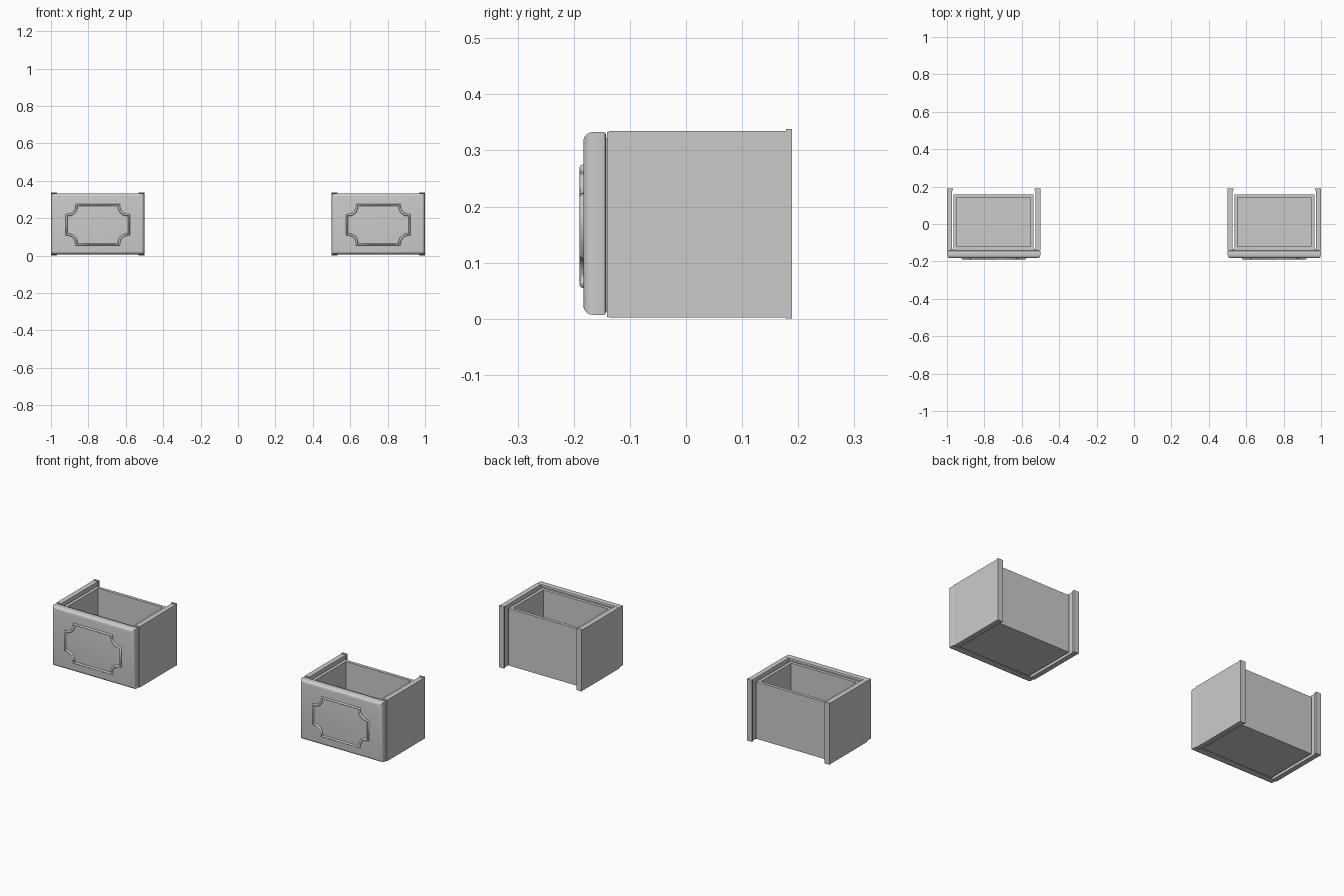
import bpy, bmesh, math

if "Cube" in bpy.data.objects:
    bpy.data.objects.remove(bpy.data.objects["Cube"])

UNIT_X = (-0.75, 0.75)


def finish(name, bm, x, smooth=False):
    bmesh.ops.recalc_face_normals(bm, faces=bm.faces)
    me = bpy.data.meshes.new(name)
    bm.to_mesh(me)
    bm.free()
    ob = bpy.data.objects.new(name, me)
    ob.location.x = x
    bpy.context.collection.objects.link(ob)
    if smooth:
        bpy.ops.object.select_all(action='DESELECT')
        ob.select_set(True)
        bpy.context.view_layer.objects.active = ob
        bpy.ops.object.shade_smooth_by_angle(angle=math.radians(35))
    return ob


def add_box(bm, lo, hi):
    verts = bmesh.ops.create_cube(bm, size=1)["verts"]
    for v in verts:
        v.co = [(l + h) / 2 + c * (h - l) for l, h, c in zip(lo, hi, v.co)]


def open_box(x):
    # Tray with an inset rim and a sunken floor
    bm = bmesh.new()
    add_box(bm, (-0.214, -0.136, 0.008), (0.214, 0.159, 0.32))
    bm.faces.ensure_lookup_table()
    bm.normal_update()
    top = max(bm.faces, key=lambda f: f.calc_center_median().z)
    bmesh.ops.inset_region(bm, faces=[top], thickness=0.024)
    floor = bmesh.ops.extrude_face_region(bm, geom=[top])
    for v in [g for g in floor["geom"] if isinstance(g, bmesh.types.BMVert)]:
        v.co.z = 0.025
    if top.is_valid:
        bmesh.ops.delete(bm, geom=[top], context='FACES_ONLY')
    finish("drawer_box", bm, x)


def side_panel(x, s):
    # Board with a thin front lip and a slightly taller rear edge strip
    bm = bmesh.new()
    for y0, y1, inner, z0, z1 in ((-0.141, -0.137, 0.222, 0.003, 0.333),
                                  (-0.137, 0.178, 0.223, 0.002, 0.335),
                                  (0.178, 0.189, 0.219, 0.001, 0.338)):
        add_box(bm, (min(s * inner, s * 0.25), y0, z0),
                (max(s * inner, s * 0.25), y1, z1))
    finish("side_panel", bm, x)


def front_panel(x):
    # Slab with a generous rounding on the front edges
    bm = bmesh.new()
    add_box(bm, (-0.249, -0.183, 0.007), (0.249, -0.143, 0.333))
    front = [e for e in bm.edges if all(v.co.y < -0.17 for v in e.verts)]
    bmesh.ops.bevel(bm, geom=front, offset=0.017, segments=5,
                    profile=0.5, affect='EDGES')
    back = [e for e in bm.edges if all(v.co.y > -0.144 for v in e.verts)]
    bmesh.ops.bevel(bm, geom=back, offset=0.004, segments=2,
                    profile=0.5, affect='EDGES')
    # Recessed spacer joining the front to the box
    add_box(bm, (-0.245, -0.145, 0.012), (0.245, -0.135, 0.322))
    finish("front_panel", bm, x, smooth=True)


def moulding(x):
    # Plaque outline: one scooped corner mirrored into four
    w, h, r = 0.167, 0.105, 0.046
    corner = [(w, h - r - 0.007), (w - 0.007, h - r - 0.005)]
    for i in range(7):
        a = math.radians(-90 - 15 * i)
        corner.append((w + r * math.cos(a) - 0.007, h + r * math.sin(a) - 0.007))
    corner += [(w - r - 0.005, h - 0.007), (w - r - 0.007, h)]
    path = []
    for sx, sz, rev in ((1, 1, 1), (-1, 1, -1), (-1, -1, 1), (1, -1, -1)):
        path += [(sx * px, sz * pz) for px, pz in corner[::rev]]
    cu = bpy.data.curves.new("front_moulding", 'CURVE')
    cu.dimensions = '3D'
    cu.bevel_depth = 0.0065
    cu.bevel_resolution = 2
    sp = cu.splines.new('POLY')
    sp.points.add(len(path) - 1)
    for p, (px, pz) in zip(sp.points, path):
        p.co = (px, -0.183, pz + 0.165, 1)
    sp.use_cyclic_u = True
    ob = bpy.data.objects.new("front_moulding", cu)
    ob.location.x = x
    bpy.context.collection.objects.link(ob)
    bpy.ops.object.select_all(action='DESELECT')
    ob.select_set(True)
    bpy.context.view_layer.objects.active = ob
    bpy.ops.object.convert(target='MESH')


# Two identical drawers side by side
for ux in UNIT_X:
    open_box(ux)
    front_panel(ux)
    moulding(ux)
    for side in (-1, 1):
        side_panel(ux, side)
